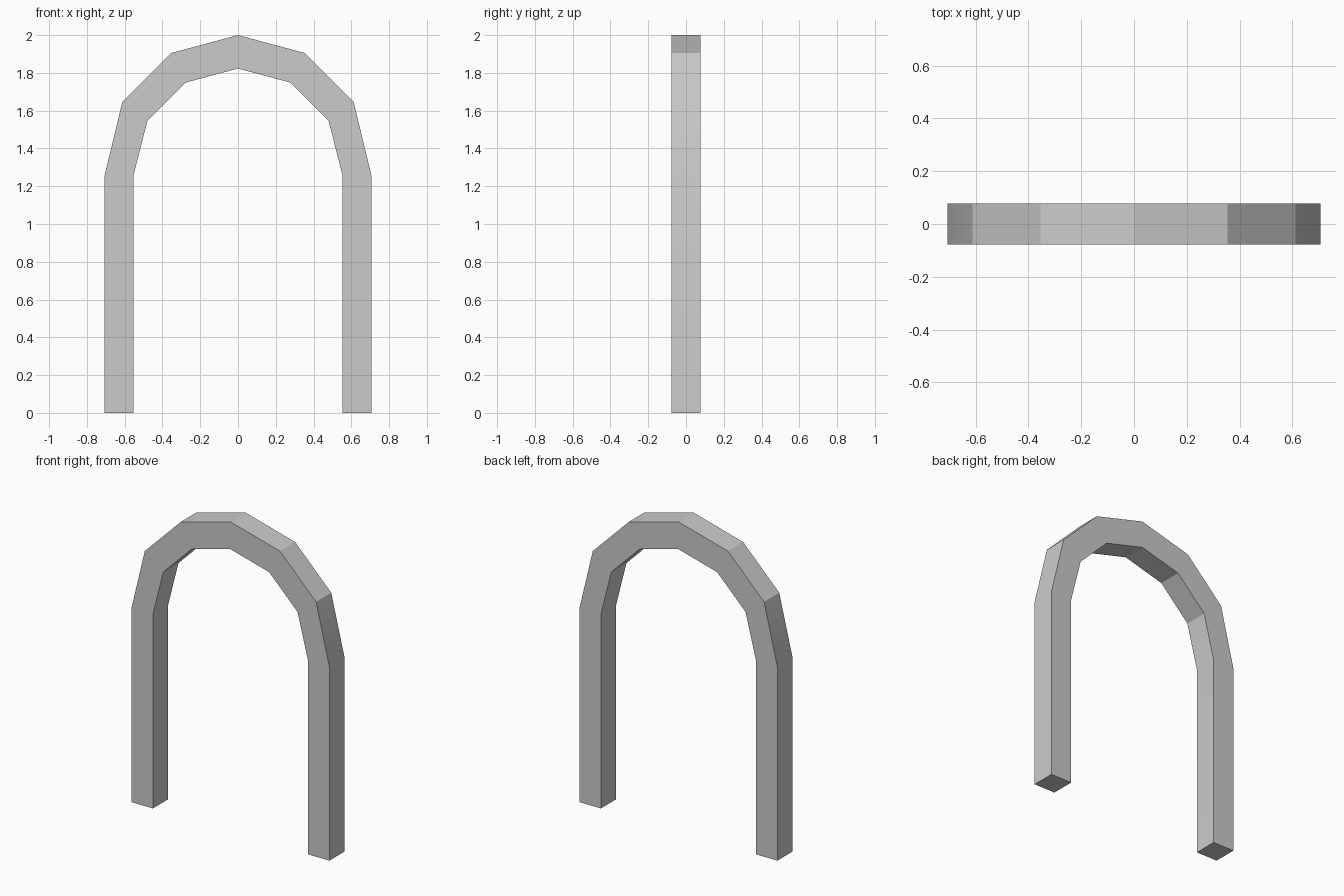
import bpy, bmesh
from math import sin, cos, radians

if "Cube" in bpy.data.objects:
    bpy.data.objects.remove(bpy.data.objects["Cube"])

HALF_DEPTH = 0.0775
SPRING = 1.254          # height where the legs meet the arch


def half_outline(radius, centre, steps=3):
    """Right half of an arch line, from the foot up to the crown."""
    pts = [(radius, 0.0), (radius, SPRING)]
    for i in range(1, steps + 1):
        a = radians(90 * i / steps)
        pts.append((radius * cos(a), centre + radius * sin(a)))
    return pts


def full_outline(radius, centre):
    right = half_outline(radius, centre)
    return right + [(-x, z) for x, z in reversed(right[:-1])]


# Square-section rings swept from the right foot over to the left foot
outer = full_outline(0.707, 1.293)
inner = full_outline(0.554, 1.269)
bm = bmesh.new()
rings = []
for (ox, oz), (ix, iz) in zip(outer, inner):
    corners = [(ox, -HALF_DEPTH, oz), (ox, HALF_DEPTH, oz),
               (ix, HALF_DEPTH, iz), (ix, -HALF_DEPTH, iz)]
    rings.append([bm.verts.new(c) for c in corners])
for a, b in zip(rings, rings[1:]):
    for k in range(4):
        n = (k + 1) % 4
        bm.faces.new((a[k], a[n], b[n], b[k]))

# Closed feet
bm.faces.new(rings[0])
bm.faces.new(rings[-1])
bmesh.ops.recalc_face_normals(bm, faces=bm.faces)

mesh = bpy.data.meshes.new("arch")
bm.to_mesh(mesh)
bm.free()
arch = bpy.data.objects.new("arch", mesh)
bpy.context.collection.objects.link(arch)

# Only the shallow bend above each leg is smooth
bpy.context.view_layer.objects.active = arch
arch.select_set(True)
bpy.ops.object.shade_smooth_by_angle(angle=radians(20))
